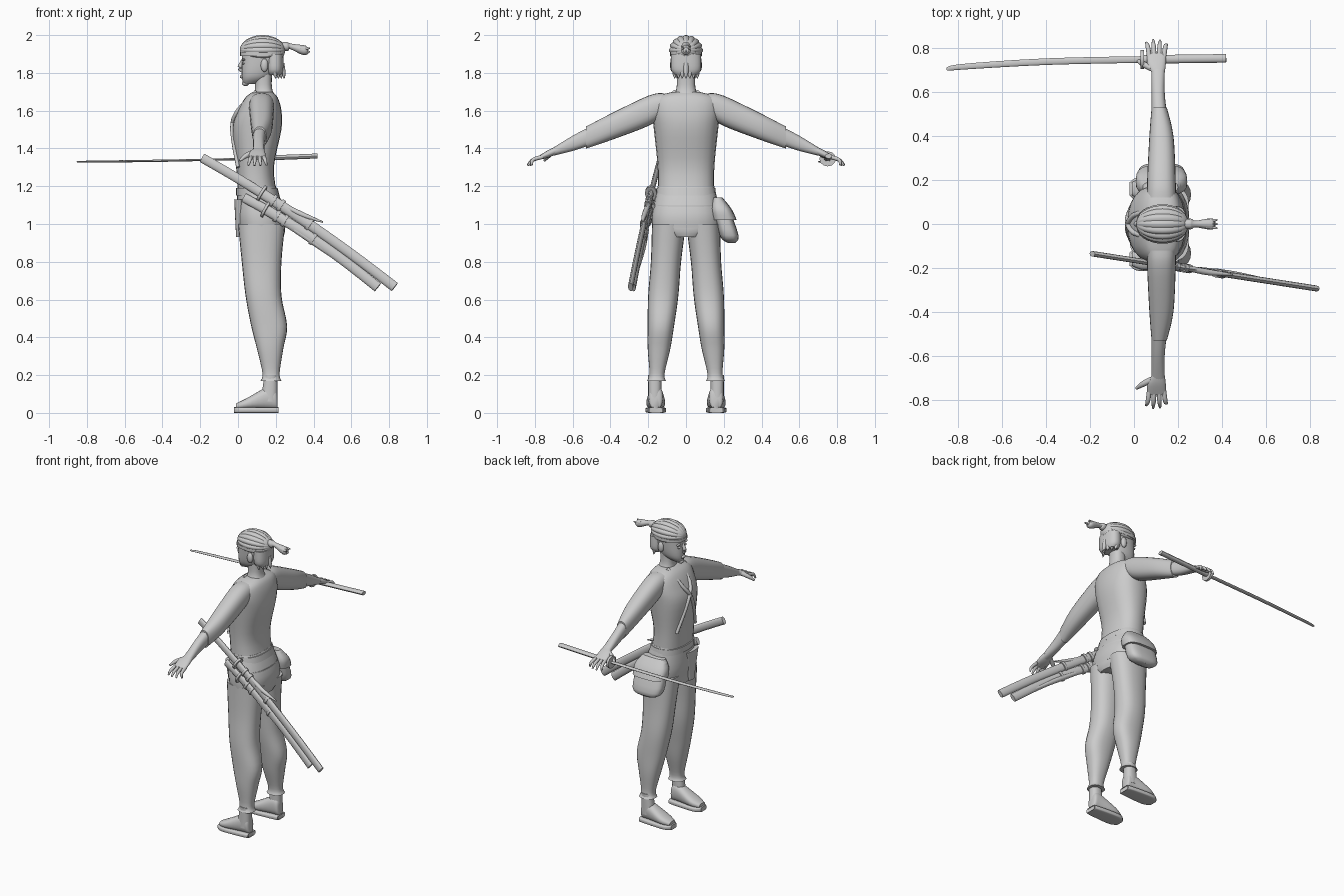
import bpy, bmesh, math
from mathutils import Matrix, Vector

cube = bpy.data.objects.get("Cube")
if cube:
    bpy.data.objects.remove(cube, do_unlink=True)

COLOUR = (.6, .6, .6, 1)
grey = bpy.data.materials.new("plain_grey")
grey.use_nodes = True
grey.diffuse_color = COLOUR
grey.node_tree.nodes["Principled BSDF"].inputs["Base Color"].default_value = COLOUR


def add_object(name, bm, side):
    """Turn a bmesh into a smooth object, mirrored across y when side is negative."""
    bmesh.ops.scale(bm, vec=(1, side, 1), verts=bm.verts)
    bmesh.ops.recalc_face_normals(bm, faces=bm.faces)
    mesh = bpy.data.meshes.new(name)
    bm.to_mesh(mesh)
    bm.free()
    mesh.materials.append(grey)
    obj = bpy.data.objects.new(name, mesh)
    bpy.context.collection.objects.link(obj)
    bpy.ops.object.select_all(action="DESELECT")
    obj.select_set(True)
    bpy.context.view_layer.objects.active = obj
    bpy.ops.object.shade_smooth_by_angle(angle=math.radians(40))


def skin(name, rings, side=1):
    """Join closed rings of points into a capped surface."""
    bm = bmesh.new()
    loops = [[bm.verts.new(point) for point in ring] for ring in rings]
    for lower, upper in zip(loops, loops[1:]):
        for i in range(len(lower)):
            bm.faces.new((lower[i - 1], lower[i], upper[i], upper[i - 1]))
    bm.faces.new(loops[0])
    bm.faces.new(loops[-1])
    add_object(name, bm, side)


def ball(name, centre, size, side=1):
    bm = bmesh.new()
    matrix = Matrix.LocRotScale(Vector(centre), None, Vector(size))
    bmesh.ops.create_uvsphere(bm, u_segments=16, v_segments=10, radius=1, matrix=matrix)
    add_object(name, bm, side)


def spline(rows, steps):
    """Smooth a list of rows with cubic Hermite pieces."""
    rows = [Vector(row) for row in rows]
    last = len(rows) - 1
    slopes = [(rows[min(i + 1, last)] - rows[max(i - 1, 0)]) / 2 for i in range(len(rows))]
    smooth = []
    for i in range(last):
        gap = rows[i + 1] - rows[i]
        for step in range(steps):
            t = step / steps
            ease = t * t * (3 - 2 * t)
            smooth.append(rows[i] + gap * ease + slopes[i] * t * (1 - t) ** 2 - slopes[i + 1] * t * t * (1 - t))
    return smooth + [rows[-1]]


def circle(sides):
    return [(math.cos(math.tau * i / sides), math.sin(math.tau * i / sides)) for i in range(sides)]


def loft(name, axis, rows, middle=0, lean=0, power=2.4, side=1):
    """Loft rounded sections from rows of (position, low, high, half width)."""
    rings = []
    for t, low, high, half in spline(rows, steps=4):
        ring = []
        for c, s in circle(sides=24):
            a = (low + high) / 2 + (high - low) / 2 * math.copysign(abs(c) ** (2 / power), c)
            b = middle + lean * t + half * math.copysign(abs(s) ** (2 / power), s)
            ring.append({"x": (t, b, a), "y": (a, t, b), "z": (a, b, t)}[axis])
        rings.append(ring)
    skin(name, rings, side)


def tube(name, points, flat=1, side=1):
    """Sweep an oval along points given as (x, y, z, radius)."""
    path = spline(points, steps=4)
    last = len(path) - 1
    rings = []
    for i, point in enumerate(path):
        along = path[min(i + 1, last)].xyz - path[max(i - 1, 0)].xyz
        across = along.cross(Vector((0, 0, 1))).normalized()
        up = across.cross(along).normalized()
        rings.append([point.xyz + point.w * (across * flat * c + up * s) for c, s in circle(sides=12)])
    skin(name, rings, side)


# Torso, jacket skirt and belt
loft("torso", "z", [(1.14, 0, .21, .15), (1.3, -.01, .19, .15), (1.5, -.03, .23, .17), (1.6, 0, .23, .18),
                    (1.67, .04, .21, .16), (1.7, .08, .18, .07)])
loft("skirt", "z", [(.98, 0, .25, .18), (1.06, -.01, .25, .18), (1.2, 0, .2, .15)])
loft("belt", "z", [(1.15, -.01, .22, .16), (1.19, -.01, .21, .155)])
loft("hips", "z", [(.93, 0, .24, .1), (.98, 0, .25, .17), (1.1, 0, .24, .17)])
loft("front_flap", "z", [(.93, -.01, .03, .03), (1.13, -.02, .03, .07)], middle=-.06)

# Neck, head and features
loft("neck", "z", [(1.67, .08, .2, .07), (1.72, .09, .18, .05), (1.8, .09, .18, .05)])
loft("head", "z", [(1.74, .03, .09, .02), (1.78, .02, .17, .055), (1.86, .02, .22, .07),
                   (1.94, .03, .22, .07), (1.98, .1, .15, .03)])
tube("nose", [(.03, 0, 1.87, .01), (.01, 0, 1.83, .012), (.02, 0, 1.81, .01)])
ball("lips", (.02, 0, 1.78), (.01, .02, .01))
ball("chin", (.04, 0, 1.745), (.02, .02, .015))

# Hair combed back in ridges towards the tied tail
rings = []
for i in range(1, 24):
    turn = math.pi * i / 24
    ring = []
    for c, s in circle(sides=96):
        ridge = abs(math.cos(8 * math.atan2(s, c)))
        r = math.sin(turn) * (.93 + .07 * ridge)
        ring.append((.13 - .12 * math.cos(turn), .09 * r * c, 1.92 + .08 * r * s))
    rings.append(ring)
skin("combed_hair", rings)
loft("headband", "z", [(1.89, .01, .24, .085), (1.91, .01, .24, .085)])
loft("back_hair", "z", [(1.79, .16, .23, .06), (1.82, .15, .24, .08), (1.9, .15, .24, .08)])
for k in range(-3, 4):
    y = k * .02
    x = .24 - abs(k) * .015
    tube("hair_lock", [(x - .01, y, 1.85, .015), (x, y, 1.8, .012), (x + .005, y, 1.77, .002)])
tube("hair_tail", [(.22, 0, 1.94, .02), (.26, 0, 1.94, .024), (.28, 0, 1.94, .015), (.35, 0, 1.92, .026),
                   (.37, 0, 1.92, .015)])
for k in (-1, 0, 1):
    tube("tail_tip", [(.33, k * .01, 1.93, .014), (.38, k * .02, 1.91 + abs(k) * .02, .004)])

# Paired features, limbs and clothing
ARM = dict(middle=1.685, lean=-.43)
for name, side in (("left_", -1), ("right_", 1)):
    ball(name + "eye", (.03, .03, 1.85), (.01, .014, .007), side)
    ball(name + "brow", (.03, .035, 1.87), (.01, .02, .006), side)
    ball(name + "ear", (.14, .07, 1.84), (.02, .015, .035), side)
    tube(name + "lapel", [(.1, .06, 1.7, .012), (0, .04, 1.6, .012), (-.03, -.02, 1.5, .012), (0, -.1, 1.3, .01)],
         side=side)
    loft(name + "sleeve", "y", [(.12, .06, .19, .06), (.2, .06, .19, .08), (.4, .07, .18, .07), (.53, .08, .15, .058)],
         side=side, **ARM)
    loft(name + "forearm", "y", [(.5, .08, .15, .05), (.6, .08, .14, .04), (.71, .08, .14, .02)], side=side, **ARM)
    loft(name + "palm", "y", [(.69, .08, .14, .02), (.73, .06, .145, .02), (.78, .06, .145, .01)], side=side, **ARM)
    for k in range(4):
        x = .07 + k * .022
        spread = (k - 1.5) * .005
        tip = .84 - .008 * (k - 1.3) ** 2
        tube(name + "finger", [(x, .76, 1.355, .011), (x + spread, .81, 1.34, .01), (x + 2 * spread, tip, 1.31, .005)],
             side=side)
    tube(name + "thumb", [(.08, .71, 1.38, .015), (.04, .73, 1.36, .013), (.01, .75, 1.335, .006)], side=side)
    loft(name + "trouser_leg", "z", [(.17, .12, .23, .05), (.21, .13, .22, .04), (.34, .1, .24, .06),
                                     (.46, .07, .26, .07), (.62, .04, .23, .08), (.8, .02, .23, .08), (1, 0, .25, .09)],
         middle=.17, lean=-.08, side=side)
    loft(name + "ankle", "z", [(.06, .12, .21, .035), (.2, .14, .21, .035)], middle=.165, side=side)
    loft(name + "foot", "x", [(-.01, .02, .05, .03), (.05, .02, .08, .05), (.16, .02, .14, .04), (.2, .02, .13, .035),
                              (.21, .02, .08, .02)], middle=.16, side=side)
    loft(name + "sole", "x", [(-.02, 0, .03, .03), (.03, 0, .03, .055), (.2, 0, .03, .045), (.21, 0, .03, .03)],
         middle=.16, power=5, side=side)

# Hip pouch with its lid
POUCH = dict(middle=.51, lean=-.3, power=3)
loft("pouch", "z", [(.9, .08, .18, .02), (.94, .02, .23, .05), (1.1, .02, .22, .04), (1.14, .05, .2, .02)], **POUCH)
loft("pouch_lid", "z", [(1.02, .01, .24, .065), (1.08, .01, .24, .055), (1.14, .04, .2, .025)], **POUCH)

# Drawn sword lying in the right hand
tube("sword_blade", [(-.85, .7, 1.33, .002), (-.8, .715, 1.33, .005), (-.4, .74, 1.335, .006), (.05, .75, 1.345, .006)],
     flat=2.5)
tube("sword_grip", [(.04, .75, 1.345, .013), (.42, .755, 1.36, .013)], flat=1.5)
tube("sword_guard", [(.03, .75, 1.345, .04), (.045, .75, 1.345, .04)], flat=1.1)


def sheathed_sword(name, start, guard, tip, height, slope, bend):
    """Hang a curved sheathed sword at the left hip, between three x positions."""
    def part(label, first, end, radius, flat=.5):
        points = []
        for i in range(5):
            x = first + (end - first) * i / 4
            points.append((x, -.165 - .155 * x, height - slope * x - bend * x * x, radius))
        tube(name + label, points, flat)

    part("grip", start, guard, .025)
    part("scabbard", guard, tip, .027)
    part("guard", guard, guard + .012, .046, flat=.7)
    for offset in (.06, .1, .25):
        part("cord_wrap", guard + offset, guard + offset + .015, .034, flat=.6)


sheathed_sword("long_", -.19, .12, .83, height=1.24, slope=.6, bend=.11)
sheathed_sword("short_", .03, .14, .74, height=1.155, slope=.5, bend=.22)
tube("cord_tail", [(.24, -.2, 1.1, .012), (.34, -.22, 1.05, .014), (.45, -.23, 1.01, .004)])
tube("hanging_cord", [(.3, -.21, .97, .014), (.45, -.23, .87, .016), (.63, -.26, .74, .006)])
